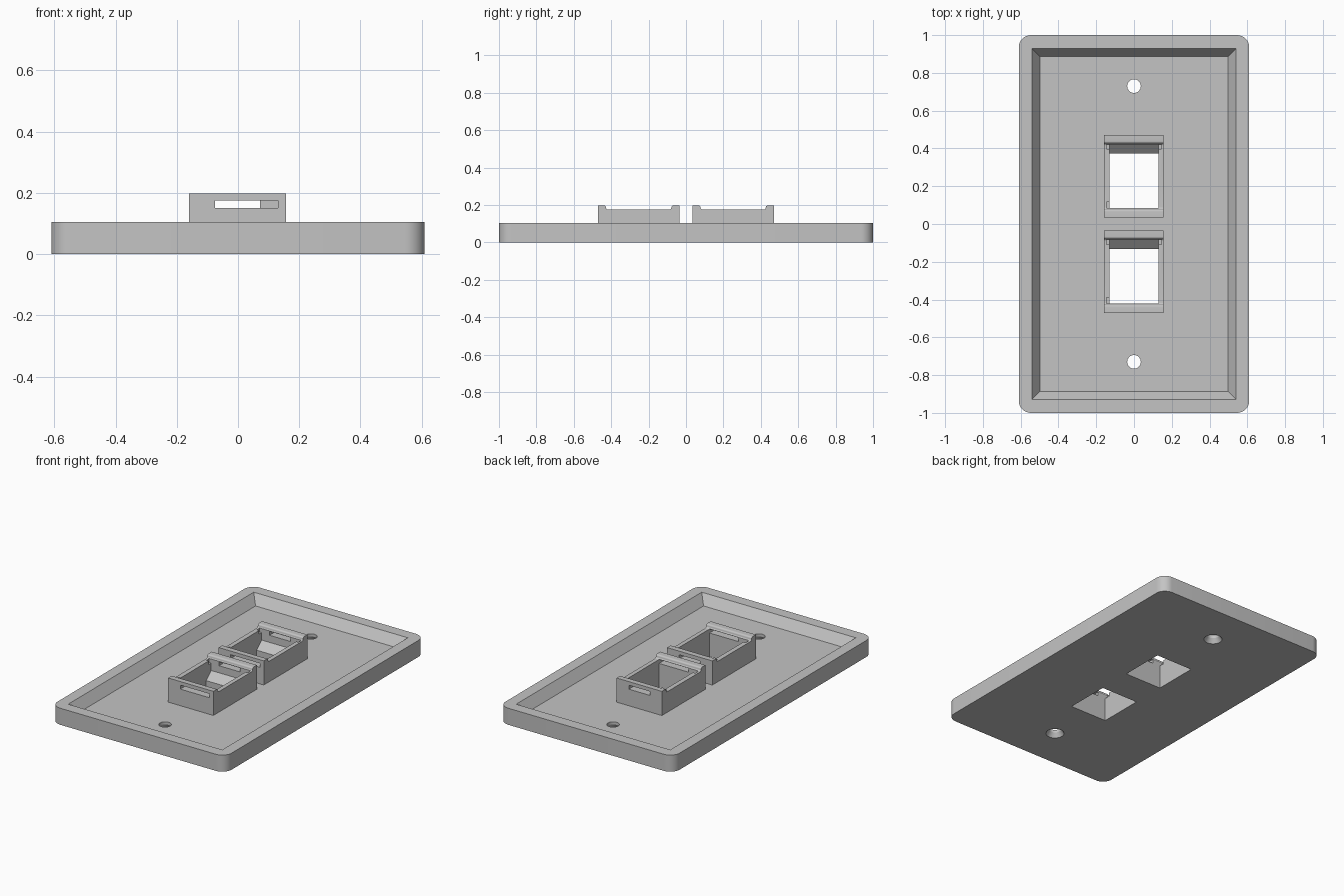
import bpy, bmesh, math
from mathutils import Vector

if "Cube" in bpy.data.objects:
    bpy.data.objects.remove(bpy.data.objects["Cube"])

grey = bpy.data.materials.new("light_grey_plastic")
grey.use_nodes = True
COLOUR = (0.55, 0.55, 0.55, 1)
grey.diffuse_color = COLOUR
grey.node_tree.nodes["Principled BSDF"].inputs["Base Color"].default_value = COLOUR


def loft(name, rings):
    """Closed solid through rings of matching points."""
    bm = bmesh.new()
    loops = [[bm.verts.new(p) for p in ring] for ring in rings]
    n = len(loops[0])
    for a, b in zip(loops, loops[1:]):
        for i in range(n):
            j = (i + 1) % n
            bm.faces.new((a[i], a[j], b[j], b[i]))
    bm.faces.new(loops[0][::-1])
    bm.faces.new(loops[-1])
    bmesh.ops.recalc_face_normals(bm, faces=bm.faces)
    mesh = bpy.data.meshes.new(name)
    bm.to_mesh(mesh)
    bm.free()
    mesh.materials.append(grey)
    obj = bpy.data.objects.new(name, mesh)
    bpy.context.collection.objects.link(obj)
    return obj


def rounded(w, h, r, z, steps=8):
    """Rounded rectangle ring at height z."""
    pts = []
    for k, (sx, sy) in enumerate([(1, 1), (-1, 1), (-1, -1), (1, -1)]):
        for i in range(steps + 1):
            a = math.pi / 2 * (k + i / steps)
            pts.append((sx * (w - r) + r * math.cos(a), sy * (h - r) + r * math.sin(a), z))
    return pts


def rect(w, h, z):
    return [(w, h, z), (-w, h, z), (-w, -h, z), (w, -h, z)]


def circle(y, r, z, n=32):
    return [(r * math.cos(t * math.tau / n), y + r * math.sin(t * math.tau / n), z) for t in range(n)]


def prism(name, profile, x0, x1, y):
    """Profile in (y, z) extruded along x."""
    return loft(name, [[(x, y + p, z) for p, z in profile] for x in (x0, x1)])


def box(name, x0, x1, y0, y1, z0, z1):
    return prism(name, [(y0, z0), (y1, z0), (y1, z1), (y0, z1)], x0, x1, 0)


def combine(target, other, operation):
    mod = target.modifiers.new(operation.lower(), "BOOLEAN")
    mod.operation, mod.solver, mod.object = operation, "EXACT", other
    bpy.context.view_layer.objects.active = target
    bpy.ops.object.modifier_apply(modifier=mod.name)
    bpy.data.objects.remove(other)


FLOOR, RIM, WALL, TOP = 0.045, 0.105, 0.175, 0.198
LENGTH = 0.436

# Wall plate with a sloped recess
plate = loft("wall_plate", [rounded(0.61, 1.0, 0.065, z) for z in (0, RIM)])
over = 0.01
grow = 0.042 * over / (RIM - FLOOR)
combine(plate, loft("recess_cutter", [rect(0.498, 0.887, FLOOR),
        rect(0.54 + grow, 0.929 + grow, RIM + over)]), "DIFFERENCE")

# Countersunk screw holes
for y in (-0.73, 0.73):
    combine(plate, loft("screw_cutter", [circle(y, 0.057, -0.005), circle(y, 0.036, 0.028),
            circle(y, 0.036, 0.08)]), "DIFFERENCE")

# Side profile of a socket: two lips, each with a rounded crest and a filleted foot
R = (TOP - WALL) / 2
lip = [(0.032 + R * math.sin(t), TOP - R + R * math.cos(t))
       for t in [math.pi / 2 * i / 6 for i in range(7)]]
lip += [(0.032 + 2 * R - R * math.cos(t), WALL + R - R * math.sin(t))
        for t in [math.pi / 2 * i / 6 for i in range(1, 7)]]
near = [(0, 0.02), (0, TOP)] + lip
profile = near + [(LENGTH - y, z) for y, z in reversed(near)]

# Through opening with a ramp and an undercut below the far lip
cavity = [(0.05, -0.02), (0.338, -0.02), (0.338, 0.06), (0.388, 0.105),
          (0.388, 0.25), (0.05, 0.25)]

for y in (0.034, 0.034 - 0.505):
    combine(plate, prism("socket_frame", profile, -0.16, 0.157, y), "UNION")
    combine(plate, prism("cavity_cutter", cavity, -0.13, 0.13, y), "DIFFERENCE")
    # Clip slots through both end walls
    combine(plate, box("near_slot", -0.075, 0.1301, y - 0.02, y + 0.06, 0.15, 0.175), "DIFFERENCE")
    combine(plate, box("far_slot", -0.075, 0.072, y + 0.38, y + LENGTH + 0.02, 0.15, 0.175), "DIFFERENCE")
    # Small notches in the side walls beside the lips
    for x0, x1, y0, y1 in ((-0.146, -0.12, 0.05, 0.083), (-0.146, -0.12, 0.362, 0.388),
                           (0.12, 0.146, 0.362, 0.388)):
        combine(plate, box("notch", x0, x1, y + y0, y + y1, 0.152, 0.19), "DIFFERENCE")

# Smooth rounded corners, keep hard edges
bpy.ops.object.select_all(action="DESELECT")
plate.select_set(True)
bpy.context.view_layer.objects.active = plate
bpy.ops.object.shade_smooth_by_angle(angle=math.radians(30))
